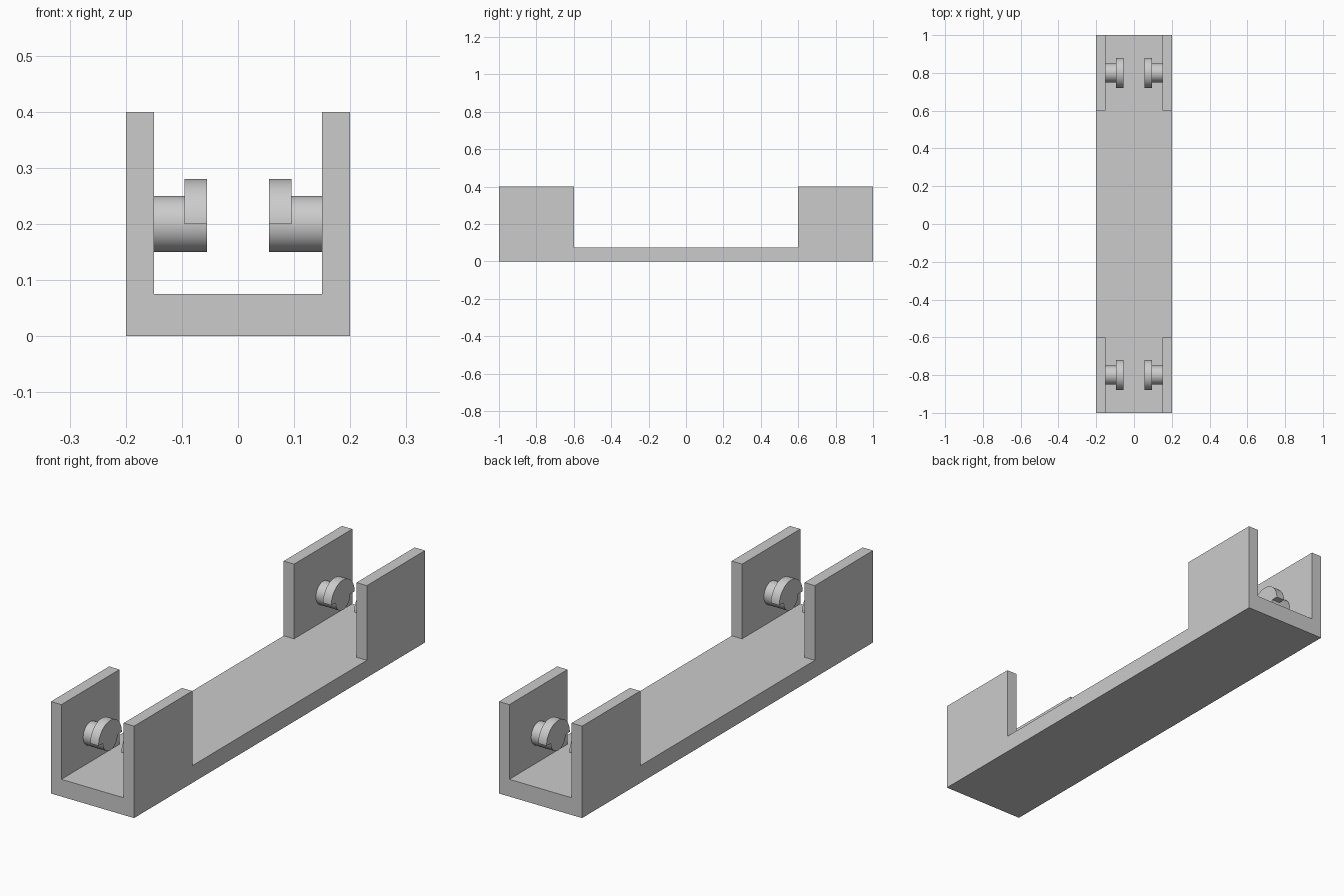
import bpy
import bmesh
from math import pi, sin, cos
from mathutils import Vector, Matrix

cube = bpy.data.objects.get("Cube")
if cube:
    bpy.data.objects.remove(cube, do_unlink=True)

GREY = (0.6, 0.6, 0.6, 1)
grey = bpy.data.materials.new("light_grey")
grey.use_nodes = True
grey.diffuse_color = GREY
grey.node_tree.nodes["Principled BSDF"].inputs["Base Color"].default_value = GREY

HALF_W, BASE_H, WALL_H, WALL_T = 0.2, 0.075, 0.4, 0.05
WALL_Y, PEG_Y, PEG_Z = 0.6, 0.8, 0.2
PEG_R, HEAD_R = 0.05, 0.08
INNER = HALF_W - WALL_T
HEAD_BACK, HEAD_FRONT = 0.095, 0.055


def finish(bm, name):
    bmesh.ops.recalc_face_normals(bm, faces=bm.faces)
    mesh = bpy.data.meshes.new(name)
    bm.to_mesh(mesh)
    bm.free()
    mesh.materials.append(grey)
    obj = bpy.data.objects.new(name, mesh)
    bpy.context.collection.objects.link(obj)
    return obj


def arc(radius, start, end, steps):
    return [(radius * cos(start + (end - start) * i / steps),
             radius * sin(start + (end - start) * i / steps))
            for i in range(steps + 1)]


def prism(bm, profile, x0, x1, y):
    # Extrude a (y, z) profile along x
    verts = [bm.verts.new((x0, y + p, PEG_Z + q)) for p, q in profile]
    face = bm.faces.new(verts)
    new = bmesh.ops.extrude_face_region(bm, geom=[face])["geom"]
    bmesh.ops.translate(bm, vec=(x1 - x0, 0, 0),
                        verts=[v for v in new if isinstance(v, bmesh.types.BMVert)])


# Base plate with four corner walls raised from its top
bm = bmesh.new()
bmesh.ops.create_cube(bm, size=1, matrix=Matrix.Translation((0, 0, BASE_H / 2))
                      @ Matrix.Diagonal((2 * HALF_W, 2, BASE_H, 1)))
for axis, offset in ((0, INNER), (1, WALL_Y)):
    for side in (-1, 1):
        normal = Vector((0, 0, 0))
        normal[axis] = 1
        bmesh.ops.bisect_plane(bm, geom=bm.verts[:] + bm.edges[:] + bm.faces[:],
                               plane_co=normal * offset * side, plane_no=normal)
corners = []
for f in bm.faces:
    c = f.calc_center_median()
    if f.normal.z > 0.9 and abs(c.x) > INNER and abs(c.y) > WALL_Y:
        corners.append(f)
for f in bmesh.ops.extrude_discrete_faces(bm, faces=corners)["faces"]:
    bmesh.ops.translate(bm, vec=(0, 0, WALL_H - BASE_H), verts=f.verts)
bmesh.ops.remove_doubles(bm, verts=bm.verts, dist=0.0001)
finish(bm, "channel_body")

# Pegs: round shaft, then a head that is wide above and shaft-sized below
for y, end in ((-PEG_Y, "front"), (PEG_Y, "back")):
    for side, hand in ((-1, "right"), (1, "left")):
        bm = bmesh.new()
        prism(bm, arc(PEG_R, 0, 2 * pi, 48)[:-1], side * INNER, side * HEAD_BACK, y)
        prism(bm, arc(HEAD_R, 0, pi, 32) + arc(PEG_R, pi, 2 * pi, 24),
              side * HEAD_BACK, side * HEAD_FRONT, y)
        peg = finish(bm, f"{end}_{hand}_peg")
        bpy.ops.object.select_all(action="DESELECT")
        peg.select_set(True)
        bpy.context.view_layer.objects.active = peg
        bpy.ops.object.shade_smooth_by_angle()
